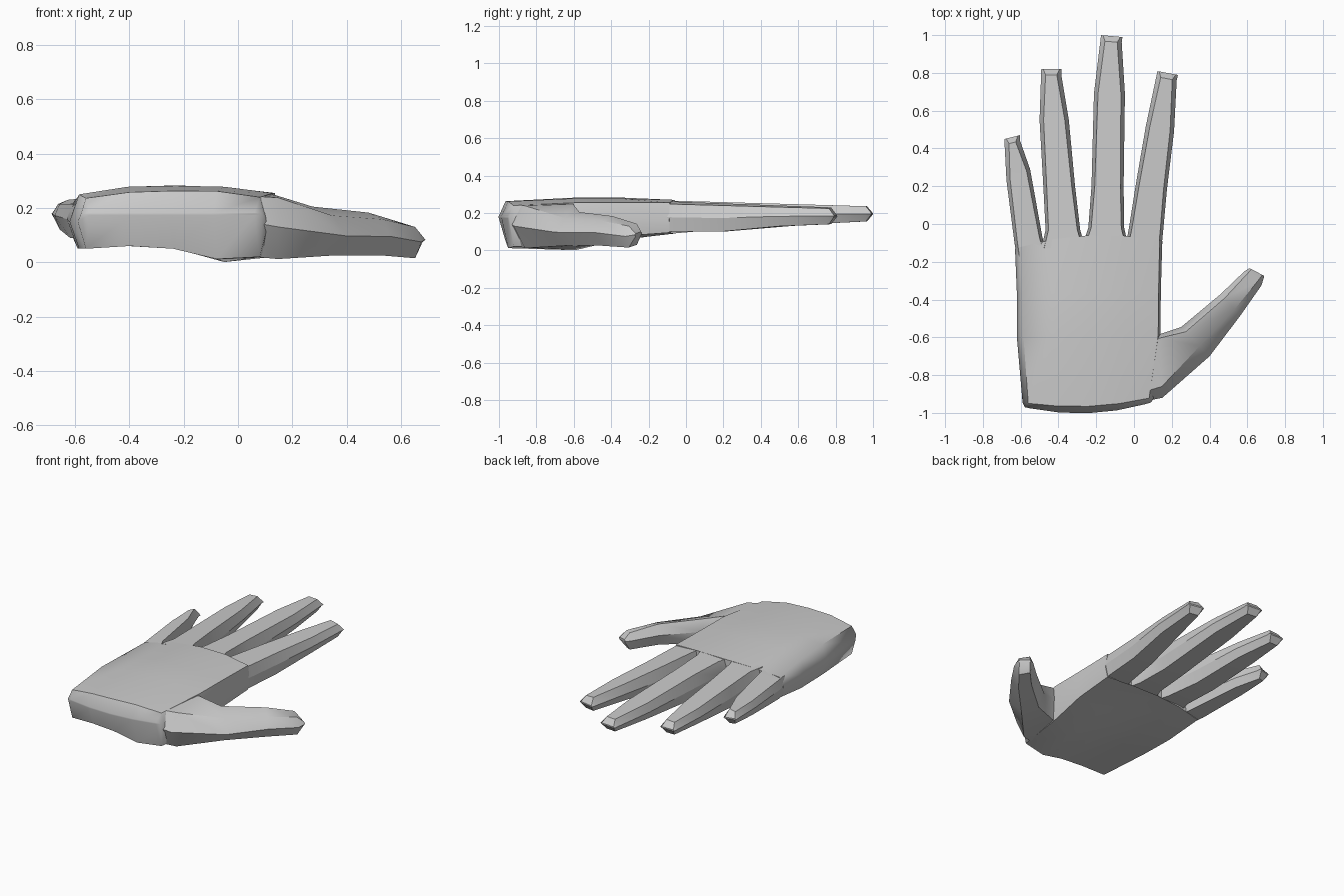
import bpy, bmesh, math
from mathutils import Vector

if "Cube" in bpy.data.objects:
    bpy.data.objects.remove(bpy.data.objects["Cube"])


def ring(bm, left, right, tops, bots, mids, insets, bow=0.0):
    """Cross-section between two side points, with rows of top and bottom heights."""
    l, r = Vector(left), Vector(right)
    chord = r - l
    normal = Vector((-chord.y, chord.x)).normalized()
    e0, e1 = insets[0] / chord.length, insets[1] / chord.length

    def point(t, z):
        p = l + chord * t + normal * (bow * 4 * t * (1 - t))
        return bm.verts.new((p.x, p.y, z))

    n = len(tops)
    ts = [e0 + (1 - e0 - e1) * i / (n - 1) for i in range(n)]
    loop = [point(0, mids[0])]
    loop += [point(t, z) for t, z in zip(ts, tops)]
    loop.append(point(1, mids[1]))
    loop += [point(t, z) for t, z in reversed(list(zip(ts, bots)))]
    return loop


def loft(name, sections, angle):
    """Skin a list of cross-sections into one closed part."""
    bm = bmesh.new()
    rings = [ring(bm, *s) for s in sections]
    for a, b in zip(rings, rings[1:]):
        for i in range(len(a)):
            j = (i + 1) % len(a)
            bm.faces.new((a[i], a[j], b[j], b[i]))
    bm.faces.new(rings[0])
    bm.faces.new(rings[-1])
    bmesh.ops.recalc_face_normals(bm, faces=bm.faces)
    mesh = bpy.data.meshes.new(name)
    bm.to_mesh(mesh)
    bm.free()
    ob = bpy.data.objects.new(name, mesh)
    bpy.context.collection.objects.link(ob)
    bpy.ops.object.select_all(action='DESELECT')
    ob.select_set(True)
    bpy.context.view_layer.objects.active = ob
    bpy.ops.object.shade_smooth_by_angle(angle=math.radians(angle))
    return ob


# Palm, from the wrist edge to the knuckles
loft("palm", [
    ((-.578, -.97), (.09, -.945), [.182] * 5, [.174] * 5, (.178, .178), (.03, .03), -.044),
    ((-.59, -.945), (.11, -.915), (.236, .258, .263, .262, .24), (.05, .06, .05, .012, .02),
     (.15, .14), (.03, .03), -.035),
    ((-.62, -.60), (.14, -.59), (.25, .278, .282, .278, .255), (.05, .06, .05, .001, .02),
     (.15, .15), (.035, .012), 0),
    ((-.62, -.37), (.142, -.36), (.24, .273, .283, .277, .255), (.05, .065, .065, .055, .075),
     (.15, .165), (.03, .012), 0),
    ((-.63, -.13), (.15, -.09), (.222, .258, .27, .27, .255), (.085, .09, .09, .09, .095),
     (.16, .165), (.025, .014), .05),
], 62)


def finger(name, stations, base_z, tip_z, inset=.024):
    """Six-sided tapering finger; stations are (left x, y, right x, y)."""
    sections = []
    y0, y1 = stations[0][1], stations[-1][1]
    for lx, ly, rx, ry in stations:
        f = (ly - y0) / (y1 - y0)
        tl, tr, b = [p + (q - p) * f for p, q in zip(base_z, tip_z)]
        if f < .6:
            b = base_z[2]
        mid = (tl + tr + 2 * b) / 4
        sections.append(((lx, ly), (rx, ry), (tl, tr), (b, b), (mid, mid),
                         (inset * (.6 + .4 * f),) * 2))
    # wedge-shaped fingertip
    l, r, _, _, mids, _ = sections[-1]
    ahead = (Vector(l) - Vector(stations[-2][:2])).normalized() * .03
    z = mids[0]
    sections.append((Vector(l) + ahead, Vector(r) + ahead,
                     (z + .004,) * 2, (z - .004,) * 2, mids, (.01, .01)))
    loft(name, sections, 20)


finger("little_finger", [(-.620, -.18, -.46, -.16), (-.634, -.09, -.485, -.07),
                         (-.675, .23, -.55, .29), (-.685, .42, -.603, .44)],
       (.215, .248, .09), (.215, .23, .135))
finger("ring_finger", [(-.49, -.13, -.26, -.12), (-.468, -.03, -.285, -.03),
                       (-.48, .20, -.312, .20), (-.50, .55, -.345, .55),
                       (-.492, .79, -.385, .79)],
       (.255, .265, .10), (.232, .236, .15))
finger("middle_finger", [(-.275, -.12, -.03, -.12), (-.242, -.02, -.052, -.02),
                         (-.225, .20, -.055, .20), (-.212, .69, -.048, .69),
                         (-.178, .97, -.065, .96)],
       (.267, .267, .10), (.236, .236, .155))
finger("index_finger", [(-.05, -.15, .142, -.16), (-.025, -.01, .155, -.03),
                        (.008, .20, .174, .18), (.063, .52, .212, .49),
                        (.118, .78, .226, .76)],
       (.264, .25, .10), (.23, .224, .14))

# Thumb with the ball of the hand, rolled so that its inner edge sits higher
loft("thumb", [
    ((-.06, -.62), (-.05, -.96), (.262, .25), (.02, .03), (.16, .165), (.06, .04)),
    ((.138, -.583), (.15, -.92), (.247, .238), (.025, .012), (.16, .13), (.02, .06)),
    ((.25, -.545), (.40, -.70), (.205, .172), (.045, .025), (.135, .097), (.035, .075)),
    ((.46, -.37), (.563, -.485), (.183, .158), (.045, .025), (.12, .095), (.03, .045)),
    ((.585, -.25), (.675, -.325), (.142, .13), (.03, .015), (.095, .075), (.02, .03)),
    ((.612, -.234), (.69, -.275), (.1, .09), (.085, .075), (.092, .083), (.012, .012)),
], 40)
